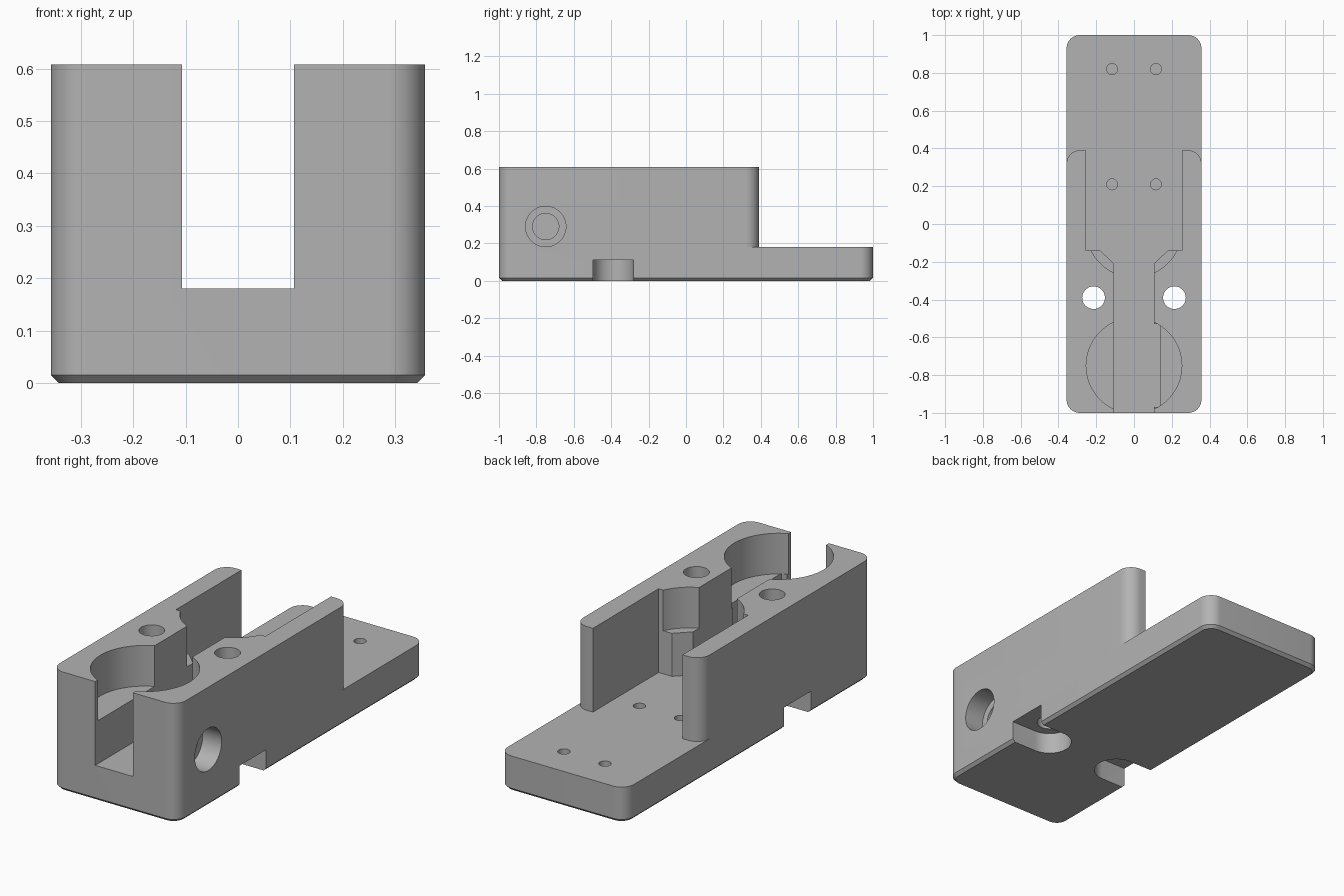
import bpy, bmesh
from math import cos, sin, pi
from mathutils import Matrix

cube = bpy.data.objects.get("Cube")
if cube:
    bpy.data.objects.remove(cube, do_unlink=True)

W, L, H = 0.357, 1.0, 0.608      # half width, half length, height
R, CH = 0.07, 0.015              # corner radius, bottom chamfer
FLOOR, LEDGE = 0.18, 0.40        # channel floor, round pocket floor
TOP = H + 0.1                    # cutters reach past the top

grey = bpy.data.materials.new("plain grey")
grey.use_nodes = True
grey.diffuse_color = (0.45, 0.45, 0.45, 1)
grey.node_tree.nodes["Principled BSDF"].inputs["Base Color"].default_value = (0.45, 0.45, 0.45, 1)


def arc(cx, cy, r, start, end, n=12):
    return [(cx + r * cos(start + (end - start) * i / n),
             cy + r * sin(start + (end - start) * i / n)) for i in range(n + 1)]


def rounded_rect(w, l, r):
    pts = []
    for k, (sx, sy) in enumerate([(1, 1), (-1, 1), (-1, -1), (1, -1)]):
        pts += arc(sx * (w - r), sy * (l - r), r, k * pi / 2, (k + 1) * pi / 2)
    return pts


def loft(name, layers):
    """Solid through matching outlines, given as (outline, height)."""
    bm = bmesh.new()
    rings = [[bm.verts.new((x, y, z)) for x, y in pts] for pts, z in layers]
    bm.faces.new(rings[0])
    bm.faces.new(rings[-1])
    for a, b in zip(rings, rings[1:]):
        for i in range(len(a)):
            j = (i + 1) % len(a)
            bm.faces.new((a[i], a[j], b[j], b[i]))
    bmesh.ops.recalc_face_normals(bm, faces=bm.faces)
    mesh = bpy.data.meshes.new(name)
    bm.to_mesh(mesh)
    bm.free()
    mesh.materials.append(grey)
    obj = bpy.data.objects.new(name, mesh)
    bpy.context.collection.objects.link(obj)
    return obj


def prism(name, pts, z0, z1):
    return loft(name, [(pts, z0), (pts, z1)])


def disc(name, x, y, r, z0, z1, n=64):
    return prism(name, arc(x, y, r, 0, 2 * pi, n)[:-1], z0, z1)


def side_bore(name, y, z, r, x0, x1):
    obj = disc(name, 0, 0, r, x0, x1)
    obj.data.transform(Matrix.Translation((0, y, z)) @ Matrix.Rotation(pi / 2, 4, 'Y'))
    return obj


# Main block with rounded corners and a chamfered underside
body = loft("holder_body", [(rounded_rect(W - CH, L - CH, R - CH), 0),
                            (rounded_rect(W, L, R), CH),
                            (rounded_rect(W, L, R), H)])

# Channel widening toward the back, together with the open rear deck
WALL_END = 0.39
half = [(0.107, -1.1), (0.107, -0.21), (0.178, -0.14), (0.253, -0.14), (0.253, WALL_END)]
half += arc(W - R, WALL_END - R, R, pi / 2, 0)
half += [(0.5, WALL_END - R), (0.5, 1.1)]
outline = half + [(-x, y) for x, y in reversed(half)]
cutters = [prism("channel_cutter", outline, FLOOR, TOP)]

# Round pockets in the upper part
cutters.append(disc("front_pocket_cutter", 0, -0.75, 0.253, LEDGE, TOP, 96))
cutters.append(disc("rear_pocket_cutter", 0, -0.03, 0.252, LEDGE, TOP, 96))

# Side recess below the front pocket
recess = [(0, -0.97), (0.14, -0.97), (0.14, -0.53), (0, -0.53)]
cutters.append(prism("side_recess_cutter", recess, FLOOR, LEDGE))

# Counterbored hole through one side wall
cutters.append(side_bore("counterbore_cutter", -0.75, 0.29, 0.108, 0.25, 0.5))
cutters.append(side_bore("shaft_hole_cutter", -0.75, 0.29, 0.07, 0.05, 0.4))

for s in (1, -1):
    # Bolt holes with round-ended slots underneath
    cutters.append(disc("bolt_hole_cutter", s * 0.214, -0.39, 0.06, -0.1, TOP, 48))
    slot = [(0.5, -0.498)] + arc(0.214, -0.39, 0.108, 3 * pi / 2, pi / 2, 24) + [(0.5, -0.282)]
    cutters.append(prism("nut_slot_cutter", [(s * x, y) for x, y in slot], -0.1, 0.11))
    # Blind screw holes in the deck
    for y in (0.82, 0.21):
        cutters.append(disc("screw_hole_cutter", s * 0.116, y, 0.029, 0.04, 0.3, 32))

bpy.ops.object.select_all(action='DESELECT')
bpy.context.view_layer.objects.active = body
body.select_set(True)
for c in cutters:
    c.hide_render = True
    mod = body.modifiers.new(c.name, 'BOOLEAN')
    mod.operation = 'DIFFERENCE'
    mod.solver = 'EXACT'
    mod.object = c
    bpy.ops.object.modifier_apply(modifier=mod.name)
    bpy.data.objects.remove(c, do_unlink=True)

bpy.ops.object.shade_smooth_by_angle(angle=pi / 6)
